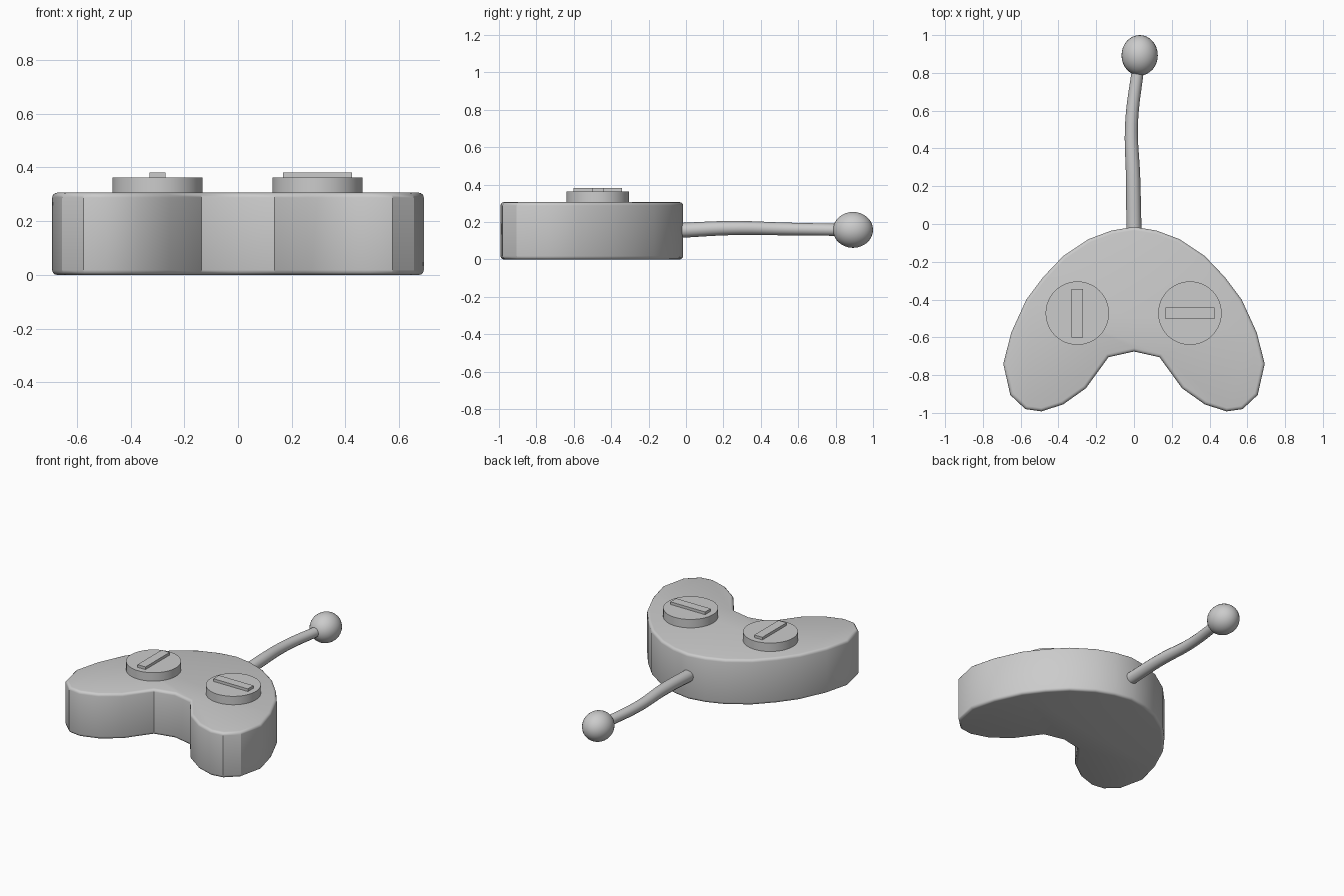
import bpy, bmesh, math

if "Cube" in bpy.data.objects:
    bpy.data.objects.remove(bpy.data.objects["Cube"])


def finish(bm, name, angle=30):
    bmesh.ops.recalc_face_normals(bm, faces=bm.faces)
    mesh = bpy.data.meshes.new(name)
    bm.to_mesh(mesh)
    bm.free()
    ob = bpy.data.objects.new(name, mesh)
    bpy.context.collection.objects.link(ob)
    bpy.ops.object.select_all(action='DESELECT')
    ob.select_set(True)
    bpy.context.view_layer.objects.active = ob
    bpy.ops.object.shade_smooth_by_angle(angle=math.radians(angle))
    return ob


# Bean-shaped body: half outline mirrored, extruded, rims rounded
half = [(0.12, -0.035), (0.24, -0.08), (0.375, -0.17), (0.48, -0.28),
        (0.57, -0.40), (0.65, -0.575), (0.692, -0.74), (0.655, -0.905),
        (0.575, -0.98), (0.49, -0.992), (0.375, -0.955), (0.255, -0.87),
        (0.135, -0.705)]
outline = ([(0, -0.015)] + half + [(0, -0.675)]
           + [(-x, y) for x, y in reversed(half)])
H = 0.306
bm = bmesh.new()
base = bm.faces.new([bm.verts.new((x, y, 0)) for x, y in outline])
ext = bmesh.ops.extrude_face_region(bm, geom=[base], use_keep_orig=True)
bmesh.ops.translate(bm, vec=(0, 0, H),
                    verts=[v for v in ext['geom'] if isinstance(v, bmesh.types.BMVert)])
rims = [e for e in bm.edges if abs(e.verts[0].co.z - e.verts[1].co.z) < 1e-5]
bmesh.ops.bevel(bm, geom=rims, offset=0.018, segments=3, profile=0.5,
                affect='EDGES')
finish(bm, "body", 32)


# Dials with raised pointer bars
def dial(side, x, bar_size):
    y = -0.472
    bm = bmesh.new()
    bmesh.ops.create_cone(bm, cap_ends=True, segments=48, radius1=0.168,
                          radius2=0.168, depth=0.07)
    bmesh.ops.translate(bm, vec=(x, y, 0.328), verts=bm.verts)
    finish(bm, side + "_dial")
    bm = bmesh.new()
    bmesh.ops.create_cube(bm, size=1)
    bmesh.ops.scale(bm, vec=(*bar_size, 0.03), verts=bm.verts)
    bmesh.ops.translate(bm, vec=(x, y, 0.366), verts=bm.verts)
    finish(bm, side + "_pointer")


dial("left", -0.30, (0.06, 0.258))
dial("right", 0.296, (0.258, 0.06))

# Stick: a gently wavy tapered tube
curve = bpy.data.curves.new("stick", 'CURVE')
curve.dimensions = '3D'
curve.bevel_depth = 0.04
curve.bevel_resolution = 4
curve.use_fill_caps = True
curve.resolution_u = 8
path = [(0, -0.04, 0.155, 1), (-0.005, 0.25, 0.168, 0.95),
        (-0.013, 0.53, 0.163, 0.85), (0.022, 0.83, 0.158, 0.8)]
spline = curve.splines.new('BEZIER')
spline.bezier_points.add(len(path) - 1)
for p, (x, y, z, r) in zip(spline.bezier_points, path):
    p.co = (x, y, z)
    p.radius = r
    p.handle_left_type = p.handle_right_type = 'AUTO'
bpy.context.collection.objects.link(bpy.data.objects.new("stick", curve))

# Ball at the end of the stick
bm = bmesh.new()
bmesh.ops.create_uvsphere(bm, u_segments=32, v_segments=16, radius=1)
bmesh.ops.scale(bm, vec=(0.096, 0.107, 0.096), verts=bm.verts)
bmesh.ops.translate(bm, vec=(0.03, 0.893, 0.158), verts=bm.verts)
finish(bm, "ball")
